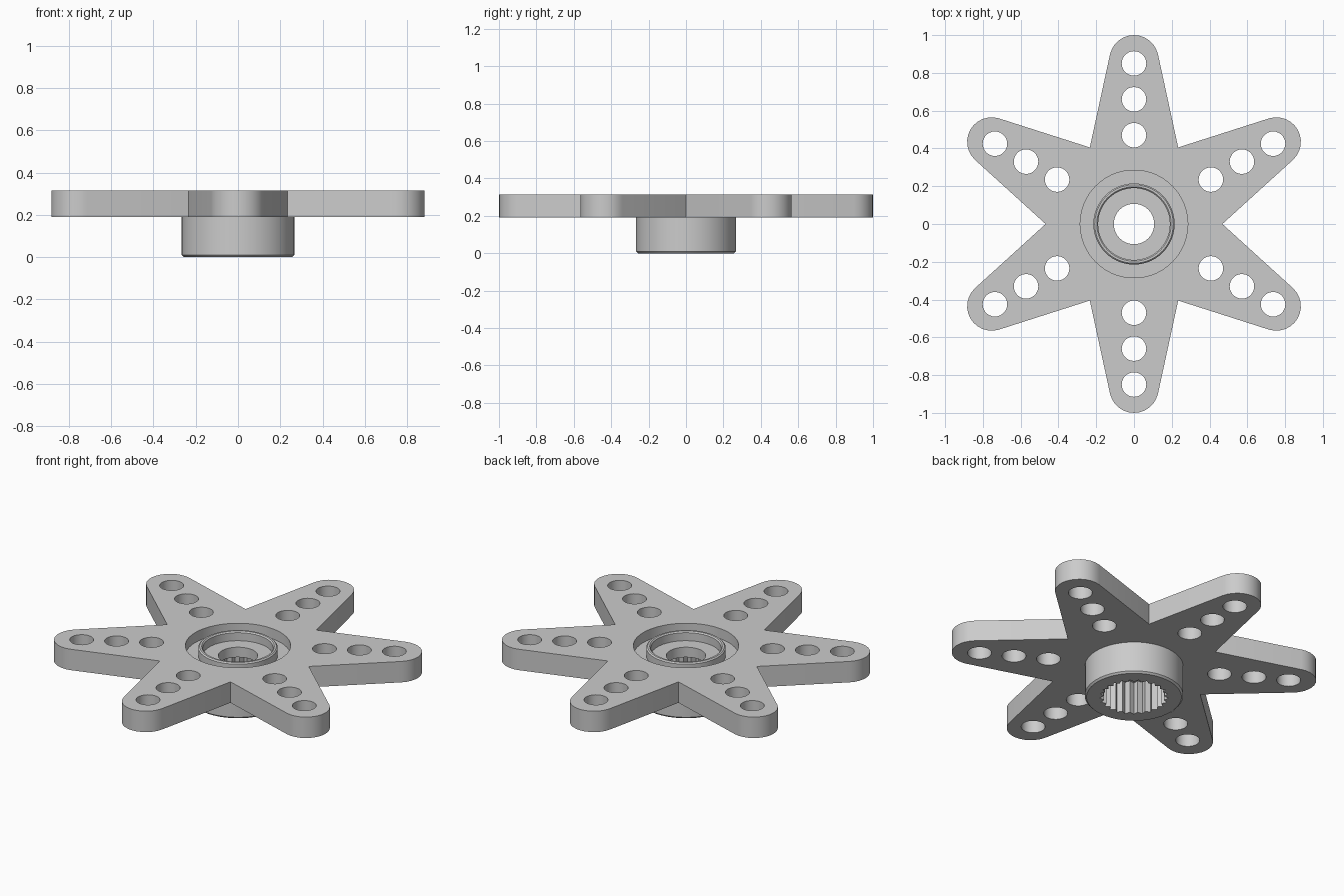
import bpy, bmesh
from math import sin, cos, pi, radians

cube = bpy.data.objects.get("Cube")
if cube:
    bpy.data.objects.remove(cube, do_unlink=True)

# One plain grey plastic
GREY = (0.6, 0.6, 0.6, 1)
mat = bpy.data.materials.new("grey plastic")
mat.use_nodes = True
mat.diffuse_color = GREY
mat.node_tree.nodes["Principled BSDF"].inputs["Base Color"].default_value = GREY

BOTTOM, TOP = 0.19, 0.315      # star plate heights
ARMS, TEETH = 6, 25
SIDES = 2 * TEETH
RECESS = 0.285


def finish(obj):
    """Weld, fix normals, colour and smooth a mesh object."""
    bm = bmesh.new()
    bm.from_mesh(obj.data)
    bmesh.ops.remove_doubles(bm, verts=bm.verts, dist=0.0005)
    bmesh.ops.recalc_face_normals(bm, faces=bm.faces)
    bm.to_mesh(obj.data)
    bm.free()
    obj.data.materials.clear()
    obj.data.materials.append(mat)
    bpy.ops.object.select_all(action='DESELECT')
    obj.select_set(True)
    bpy.context.view_layer.objects.active = obj
    bpy.ops.object.shade_smooth_by_angle(angle=radians(32))


def circle(cx, cy, r, n):
    return [(cx + r * cos(2 * pi * i / n), cy + r * sin(2 * pi * i / n)) for i in range(n)]


def add_loop(curve, points):
    spline = curve.splines.new('POLY')
    spline.points.add(len(points) - 1)
    for p, (x, y) in zip(spline.points, points):
        p.co = (x, y, 0, 1)
    spline.use_cyclic_u = True


# Star plate: round-ended tapering arms, three holes in each, round centre opening
curve = bpy.data.curves.new("star_plate", 'CURVE')
curve.dimensions = '2D'
curve.fill_mode = 'BOTH'
curve.extrude = (TOP - BOTTOM) / 2
outline = []
for arm in range(ARMS):
    a = radians(30) + arm * 2 * pi / ARMS
    valley = a - pi / ARMS
    outline.append((0.468 * cos(valley), 0.468 * sin(valley)))
    for i in range(13):
        t = a + radians(-77 + 154 * i / 12)
        outline.append((0.87 * cos(a) + 0.13 * cos(t), 0.87 * sin(a) + 0.13 * sin(t)))
    for d in (0.47, 0.66, 0.85):
        add_loop(curve, circle(d * cos(a), d * sin(a), 0.065, 28))
add_loop(curve, outline)
add_loop(curve, circle(0, 0, RECESS, SIDES))
plate = bpy.data.objects.new("star_plate", curve)
plate.location.z = (TOP + BOTTOM) / 2
bpy.context.collection.objects.link(plate)
bpy.ops.object.select_all(action='DESELECT')
plate.select_set(True)
bpy.context.view_layer.objects.active = plate
bpy.ops.object.convert(target='MESH')
finish(bpy.context.view_layer.objects.active)

# Hub: closed turned profile of (radius, height, tooth depth)
FLOOR = 0.255
profile = [
    (0.257, 0, 0), (0.267, 0.01, 0), (0.267, BOTTOM, 0), (RECESS, BOTTOM, 0),
    (RECESS, FLOOR, 0), (0.215, FLOOR, 0),                          # recess floor
    (0.215, 0.303, 0), (0.208, 0.31, 0), (0.197, 0.31, 0), (0.19, 0.303, 0),  # raised ring
    (0.19, FLOOR, 0), (0.107, FLOOR, 0), (0.107, 0.195, 0),         # screw hole
    (0.187, 0.195, 0.022), (0.187, 0, 0.022),                       # splined bore
]
bm = bmesh.new()
rings = []
for r, z, tooth in profile:
    ring = []
    for i in range(SIDES):
        rr = r - tooth * (i % 2)
        t = 2 * pi * i / SIDES
        ring.append(bm.verts.new((rr * cos(t), rr * sin(t), z)))
    rings.append(ring)
for lower, upper in zip(rings, rings[1:] + rings[:1]):
    for i in range(SIDES):
        j = (i + 1) % SIDES
        bm.faces.new((lower[i], lower[j], upper[j], upper[i]))
mesh = bpy.data.meshes.new("splined_hub")
bm.to_mesh(mesh)
bm.free()
hub = bpy.data.objects.new("splined_hub", mesh)
bpy.context.collection.objects.link(hub)
finish(hub)
